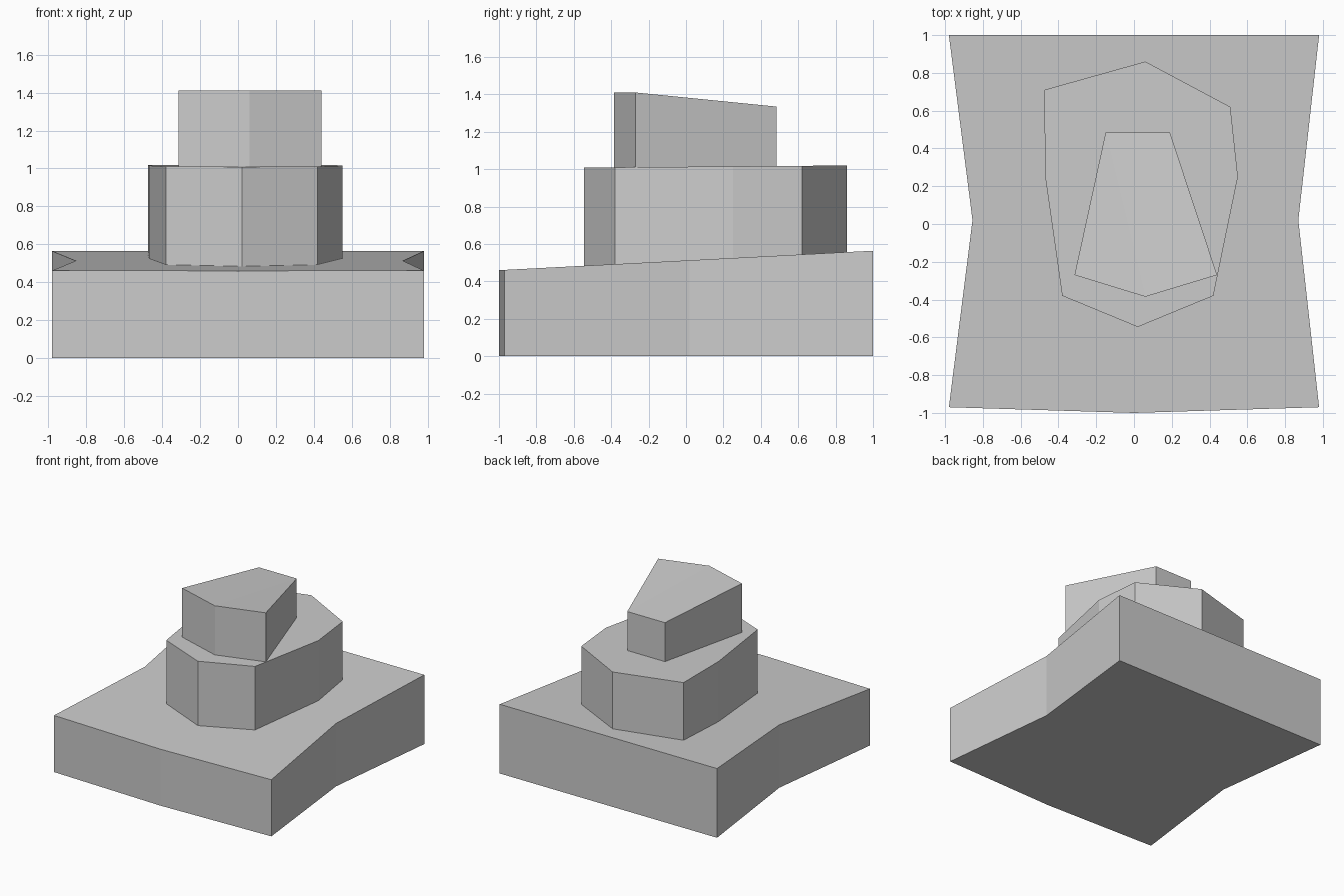
import bpy, bmesh

# Remove the default cube
cube = bpy.data.objects.get("Cube")
if cube:
    bpy.data.objects.remove(cube, do_unlink=True)

# Single stone colour
stone = bpy.data.materials.new("light_grey")
stone.use_nodes = True
GREY = (0.6, 0.6, 0.6, 1)
stone.diffuse_color = GREY
stone.node_tree.nodes["Principled BSDF"].inputs["Base Color"].default_value = GREY


def prism(name, outline, bottom, top):
    """Extrude an outline up to a sloping roof; bottom and top give z from y."""
    bm = bmesh.new()
    lower = [bm.verts.new((x, y, bottom)) for x, y in outline]
    upper = [bm.verts.new((x, y, top(y))) for x, y in outline]
    bm.faces.new(lower[::-1])
    bm.faces.new(upper)
    for i in range(len(outline)):
        j = (i + 1) % len(outline)
        bm.faces.new((lower[i], lower[j], upper[j], upper[i]))
    # Concave outlines need clean triangulated caps
    bmesh.ops.triangulate(bm, faces=[f for f in bm.faces if len(f.verts) > 4])
    bmesh.ops.recalc_face_normals(bm, faces=bm.faces)
    mesh = bpy.data.meshes.new(name)
    bm.to_mesh(mesh)
    bm.free()
    mesh.materials.append(stone)
    obj = bpy.data.objects.new(name, mesh)
    bpy.context.collection.objects.link(obj)
    return obj


# Wide waisted base with a top rising toward the back
prism("base_block",
      [(-0.98, -0.97), (0, -1), (0.98, -0.97), (0.87, 0.02),
       (0.98, 1), (-0.98, 1), (-0.855, 0.02)],
      0, lambda y: 0.512 + 0.052 * y)

# Eight-sided middle tier, set slightly into the base
prism("middle_tier",
      [(-0.38, -0.38), (0.02, -0.545), (0.42, -0.38), (0.55, 0.25),
       (0.51, 0.62), (0.06, 0.86), (-0.475, 0.71), (-0.47, 0.25)],
      0.4, lambda y: 1.013 + 0.008 * y)

# Five-sided top tier with a roof falling toward the back
prism("top_tier",
      [(-0.315, -0.27), (0.06, -0.385), (0.44, -0.27), (0.19, 0.485), (-0.15, 0.485)],
      0.95, lambda y: 1.41 - 0.1 * max(0, y + 0.27))
